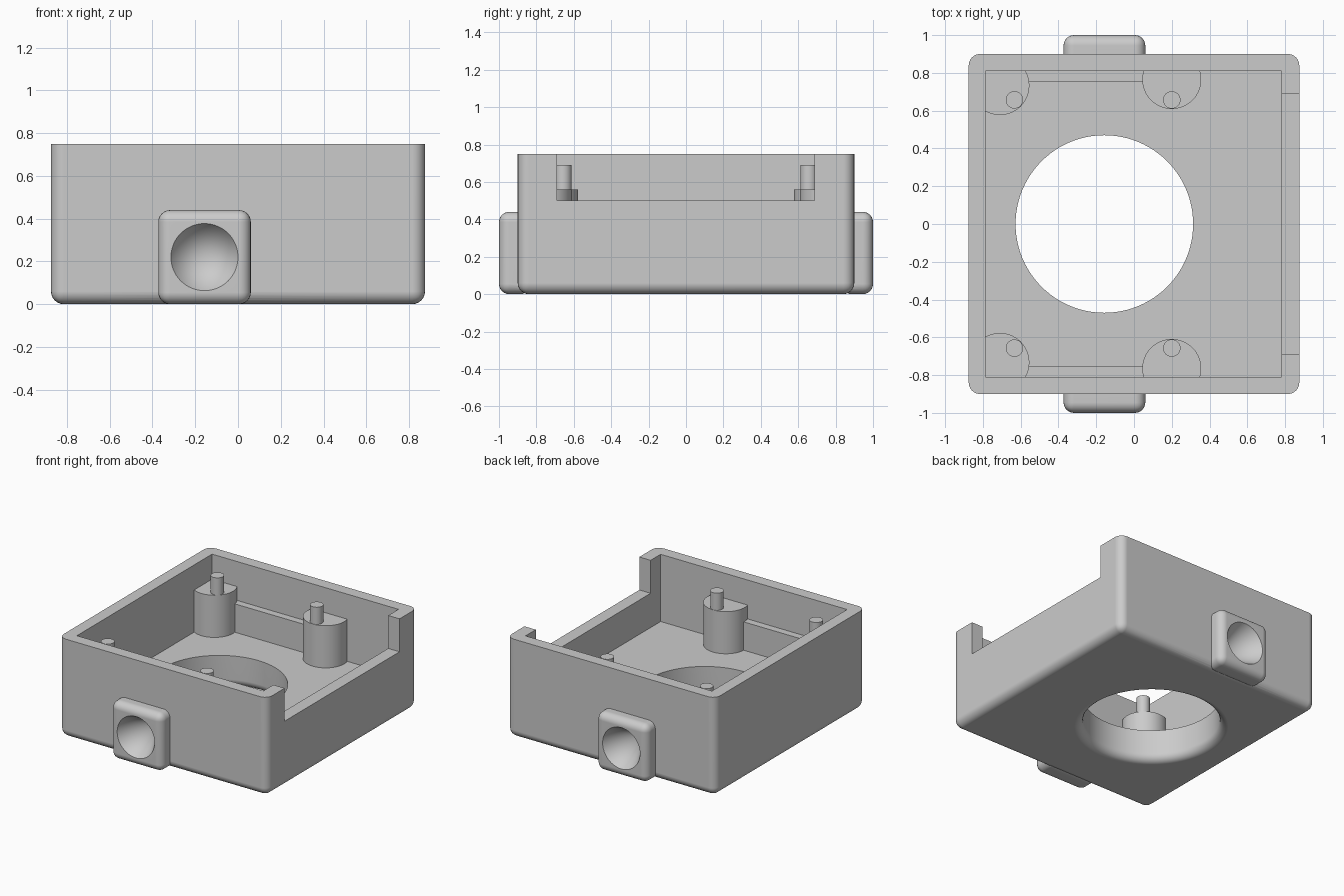
import bpy, bmesh, math
from mathutils import Matrix, Vector

cube = bpy.data.objects.get("Cube")
if cube:
    bpy.data.objects.remove(cube, do_unlink=True)

GREY = (0.6, 0.6, 0.6, 1)
grey = bpy.data.materials.new("light grey plastic")
grey.use_nodes = True
grey.diffuse_color = GREY
for node in grey.node_tree.nodes:
    if node.type == 'BSDF_PRINCIPLED':
        node.inputs["Base Color"].default_value = GREY


def finish(name, bm):
    bmesh.ops.recalc_face_normals(bm, faces=bm.faces)
    mesh = bpy.data.meshes.new(name)
    bm.to_mesh(mesh)
    bm.free()
    mesh.materials.append(grey)
    obj = bpy.data.objects.new(name, mesh)
    bpy.context.collection.objects.link(obj)
    return obj


def box(name, lo, hi, radius=0, pick=lambda e: True):
    """Box between two corners, with the picked edges rounded."""
    lo, hi = Vector(lo), Vector(hi)
    bm = bmesh.new()
    bmesh.ops.create_cube(bm, size=1)
    for v in bm.verts:
        v.co = Vector(a + (b - a) * (c + 0.5) for a, b, c in zip(lo, hi, v.co))
    if radius:
        bmesh.ops.bevel(bm, geom=[e for e in bm.edges if pick(e)], offset=radius,
                        segments=6, profile=0.5, affect='EDGES', clamp_overlap=True)
    return finish(name, bm)


def lathe(name, profile, steps=96):
    """Solid turned around z from (radius, height) points."""
    bm = bmesh.new()
    verts = [bm.verts.new((r, 0, z)) for r, z in profile]
    edges = [bm.edges.new(p) for p in zip(verts, verts[1:])]
    bmesh.ops.spin(bm, geom=verts + edges, cent=(0, 0, 0), axis=(0, 0, 1),
                   angle=math.tau, steps=steps)
    bmesh.ops.remove_doubles(bm, verts=bm.verts, dist=1e-4)
    return finish(name, bm)


def prism(name, points, z0, z1):
    bm = bmesh.new()
    face = bm.faces.new([bm.verts.new((x, y, z0)) for x, y in points])
    out = bmesh.ops.extrude_face_region(bm, geom=[face])
    top = [g for g in out["geom"] if isinstance(g, bmesh.types.BMVert)]
    bmesh.ops.translate(bm, verts=top, vec=(0, 0, z1 - z0))
    return finish(name, bm)


def circle(cx, cy, r, n=64):
    return [(cx + r * math.cos(math.tau * i / n), cy + r * math.sin(math.tau * i / n))
            for i in range(n)]


def activate(obj):
    bpy.ops.object.select_all(action='DESELECT')
    obj.select_set(True)
    bpy.context.view_layer.objects.active = obj


def combine(target, tool, operation):
    mod = target.modifiers.new(operation.lower(), 'BOOLEAN')
    mod.operation, mod.object, mod.solver = operation, tool, 'EXACT'
    activate(target)
    bpy.ops.object.modifier_apply(modifier=mod.name)
    bpy.data.objects.remove(tool, do_unlink=True)


def smooth(obj):
    activate(obj)
    bpy.ops.object.shade_smooth_by_angle(angle=math.radians(30))
    mod = obj.modifiers.new("flat faces", 'WEIGHTED_NORMAL')
    mod.keep_sharp = True


HOLE_X = -0.157
FLOOR = 0.24
R = 0.06

# Open case: rounded everywhere except its top rim
case = box("case", (-0.875, -0.9, 0), (0.875, 0.9, 0.75), R,
           lambda e: min(v.co.z for v in e.verts) < 0.1)
combine(case, box("cavity", (-0.785, -0.81, FLOOR), (0.78, 0.81, 1)), 'DIFFERENCE')

# Side sockets with a thickened inner wall and a conical recess
for s in (-1, 1):
    ys = sorted((s * 0.83, s))
    combine(case, box("socket", (-0.373, ys[0], 0), (0.06, ys[1], 0.44), 0.055), 'UNION')
    ys = sorted((s * 0.755, s * 0.85))
    combine(case, box("ledge", (-0.6, ys[0], 0.2), (0.06, ys[1], 0.455)), 'UNION')
    cone = lathe("cone", [(0, 0), (0.17, 0), (0, 0.26)], 64)
    cone.data.transform(Matrix.Translation((HOLE_X, s * 1.02, 0.22))
                        @ Matrix.Rotation(s * math.pi / 2, 4, 'X'))
    combine(case, cone, 'DIFFERENCE')

# Low opening in the side wall
combine(case, box("notch", (0.7, -0.69, 0.5), (1, 0.687, 1)), 'DIFFERENCE')

# Round floor opening with a softened lower edge
arc = [(0.47 + R * (1 - math.cos(t)), R * (1 - math.sin(t)))
       for t in (math.pi / 2 * i / 6 for i in range(6, -1, -1))]
opening = lathe("opening", [(0, -0.1), (0.47 + R, -0.1)] + arc + [(0.47, 0.5), (0, 0.5)])
opening.data.transform(Matrix.Translation((HOLE_X, 0, 0)))
combine(case, opening, 'DIFFERENCE')
smooth(case)

# Standoffs merged into the walls, each carrying a locating pin
for s, end in ((-1, "front"), (1, "back")):
    for side, cx, cy, px in (("right", -0.71, 0.733, -0.633), ("left", 0.2, 0.765, 0.2)):
        outline = [(max(x, -0.83), s * min(y, 0.85)) for x, y in circle(cx, cy, 0.156)]
        smooth(prism(f"{end}_{side}_standoff", outline, 0.2, 0.56))
        smooth(prism(f"{end}_{side}_pin", circle(px, s * 0.657, 0.046, 32), 0.5, 0.69))
